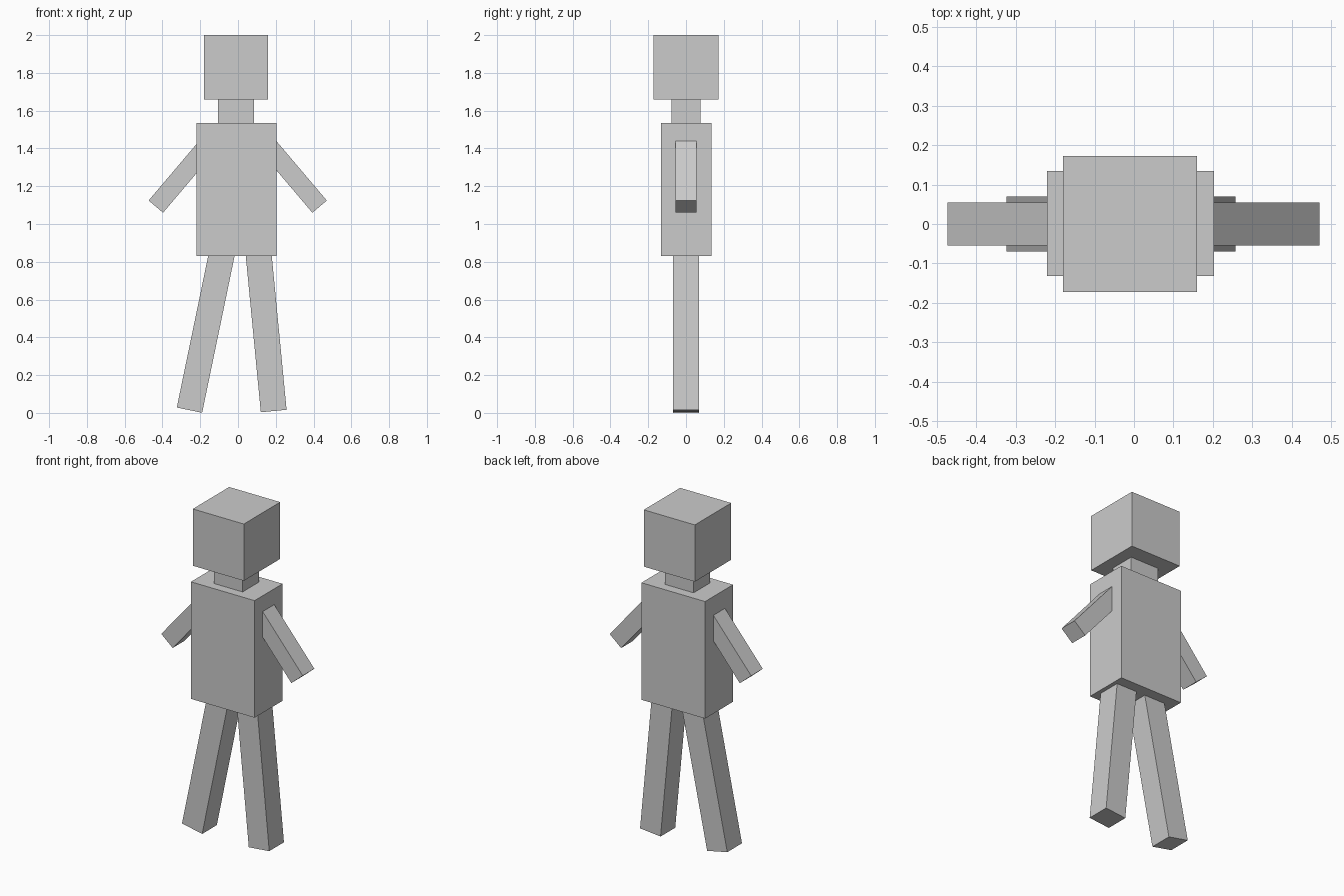
import bpy
from math import radians, sin, cos
from mathutils import Matrix, Vector

if "Cube" in bpy.data.objects:
    bpy.data.objects.remove(bpy.data.objects["Cube"], do_unlink=True)

grey = bpy.data.materials.new("plain grey")
grey.use_nodes = True
colour = (0.6, 0.6, 0.6, 1)
grey.diffuse_color = colour
grey.node_tree.nodes["Principled BSDF"].inputs["Base Color"].default_value = colour


def block(name, size, centre, tilt=0):
    """Box of the given size, tilted about the front-back axis (degrees)."""
    bpy.ops.mesh.primitive_cube_add(size=1)
    ob = bpy.context.object
    ob.name = ob.data.name = name
    ob.data.transform(Matrix.Diagonal((*size, 1)))
    ob.location = centre
    ob.rotation_euler.y = radians(tilt)
    ob.data.materials.append(grey)
    return ob


def limb(name, end, thickness, depth, length, tilt):
    """Box that rises from the centre of its lower end along a tilted axis."""
    axis = Vector((sin(radians(tilt)), 0, cos(radians(tilt))))
    centre = Vector((end[0], 0, end[1])) + axis * length / 2
    return block(name, (thickness, depth, length), centre, tilt)


# Upright stack
block("head", (0.34, 0.346, 0.342), (-0.01, 0, 1.829))
block("neck", (0.19, 0.155, 0.13), (-0.01, 0, 1.597))
block("torso", (0.424, 0.266, 0.705), (-0.009, 0.001, 1.182))

# Arms, sunk into the torso sides
limb("left_arm", (0.432, 1.092), 0.1, 0.11, 0.46, -40.3)
limb("right_arm", (-0.435, 1.092), 0.1, 0.11, 0.46, 40.3)

# Legs, spread unevenly and sunk into the torso base
limb("left_leg", (0.189, 0.01), 0.137, 0.14, 0.87, -5.5)
limb("right_leg", (-0.257, 0.0145), 0.137, 0.14, 0.87, 11.7)
